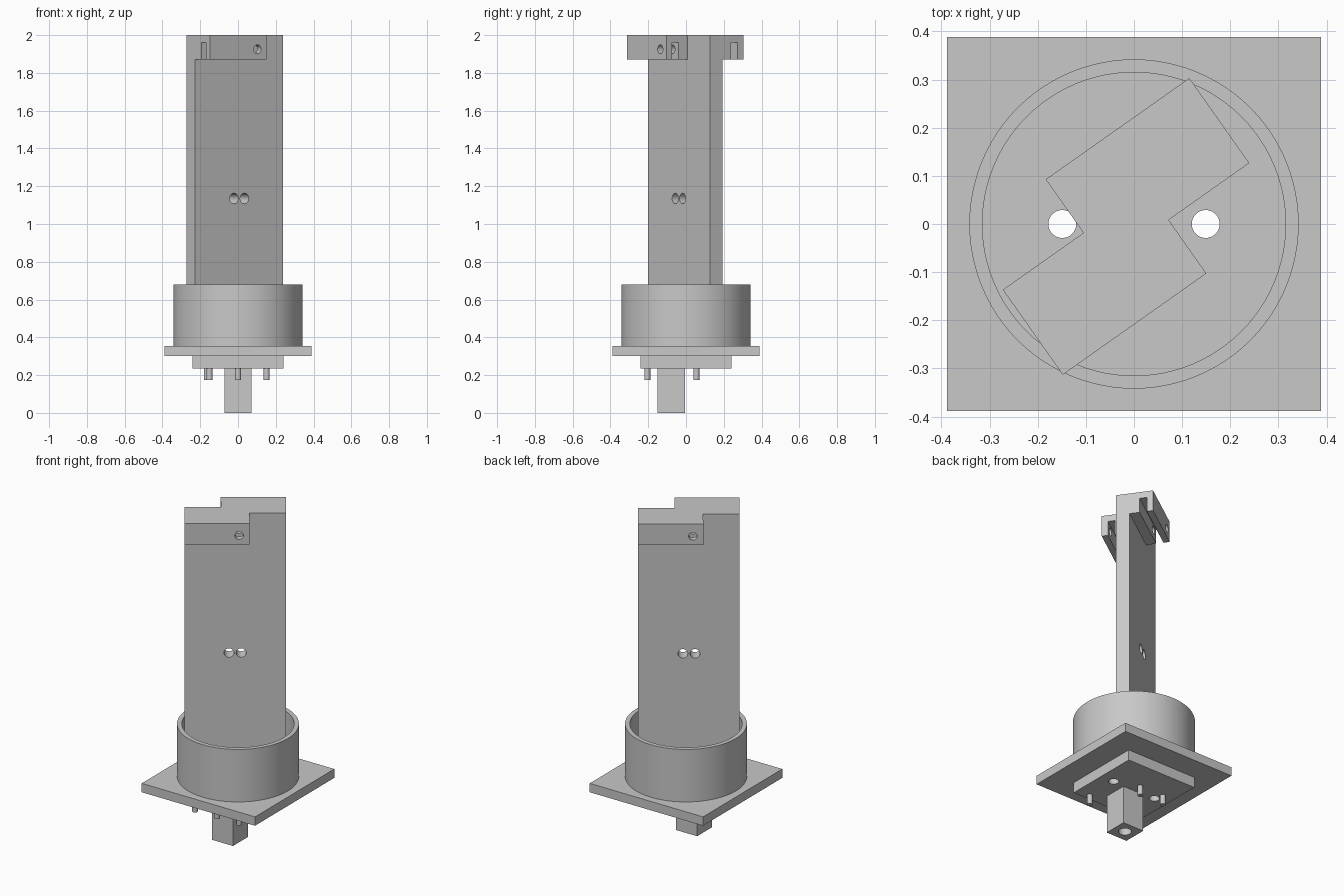
import bpy, bmesh, math
from mathutils import Matrix, Vector

if "Cube" in bpy.data.objects:
    bpy.data.objects.remove(bpy.data.objects["Cube"], do_unlink=True)

grey = bpy.data.materials.new("light_grey")
grey.use_nodes = True
grey.diffuse_color = (0.58, 0.58, 0.58, 1)
grey.node_tree.nodes["Principled BSDF"].inputs["Base Color"].default_value = grey.diffuse_color

# Frame of the turned column: local x runs along the plate, local y across it
TURN = Matrix.Translation((-0.0165, -0.005, 0)) @ Matrix.Rotation(math.radians(35.2), 4, 'Z')
FLAT = Matrix.Identity(4)


def finish(name, bm, frame=FLAT):
    bmesh.ops.recalc_face_normals(bm, faces=bm.faces)
    bm.transform(frame)
    mesh = bpy.data.meshes.new(name)
    bm.to_mesh(mesh)
    bm.free()
    mesh.materials.append(grey)
    obj = bpy.data.objects.new(name, mesh)
    bpy.context.collection.objects.link(obj)
    return obj


def prism(name, outline, z0, z1, frame=FLAT):
    bm = bmesh.new()
    face = bm.faces.new([bm.verts.new((x, y, z0)) for x, y in outline])
    ext = bmesh.ops.extrude_face_region(bm, geom=[face])
    tops = [v for v in ext["geom"] if isinstance(v, bmesh.types.BMVert)]
    bmesh.ops.translate(bm, verts=tops, vec=(0, 0, z1 - z0))
    return finish(name, bm, frame)


def box(name, x0, x1, y0, y1, z0, z1, frame=FLAT):
    return prism(name, [(x0, y0), (x1, y0), (x1, y1), (x0, y1)], z0, z1, frame)


def rod(name, start, end, radius, sides=32, frame=FLAT):
    a, b = Vector(start), Vector(end)
    axis = b - a
    place = Matrix.Translation((a + b) / 2) @ axis.to_track_quat('Z', 'Y').to_matrix().to_4x4()
    bm = bmesh.new()
    bmesh.ops.create_cone(bm, cap_ends=True, segments=sides, radius1=radius,
                          radius2=radius, depth=axis.length, matrix=place)
    return finish(name, bm, frame)


def cut(obj, cutters):
    for c in cutters:
        mod = obj.modifiers.new("cut", 'BOOLEAN')
        mod.operation, mod.solver, mod.object = 'DIFFERENCE', 'EXACT', c
    bpy.context.view_layer.update()
    evaluated = obj.evaluated_get(bpy.context.evaluated_depsgraph_get())
    mesh = bpy.data.meshes.new_from_object(evaluated)
    obj.modifiers.clear()
    obj.data = mesh
    for c in cutters:
        bpy.data.objects.remove(c, do_unlink=True)


def smooth(obj):
    bpy.ops.object.select_all(action='DESELECT')
    obj.select_set(True)
    bpy.context.view_layer.objects.active = obj
    bpy.ops.object.shade_smooth_by_angle(angle=math.radians(30))


def mounting_holes():
    return [rod("hole_cutter", (x, 0, 0.2), (x, 0, 0.4), 0.029) for x in (-0.149, 0.149)]


# Square base plate and the smaller block under it, both with two through holes
base_plate = box("base_plate", -0.388, 0.388, -0.388, 0.388, 0.30, 0.355)
cut(base_plate, mounting_holes())
under_block = box("under_block", -0.24, 0.24, -0.24, 0.24, 0.235, 0.30)
cut(under_block, mounting_holes())

# Open round collar
collar = rod("collar", (0, 0, 0.355), (0, 0, 0.68), 0.342, 96)
cut(collar, [rod("collar_cutter", (0, 0, 0.3), (0, 0, 0.75), 0.315, 96)])

# Square shaft with a bore in its lower end
shaft = box("square_shaft", -0.072, 0.072, -0.152, -0.006, 0, 0.235)
cut(shaft, [rod("bore_cutter", (0, -0.079, -0.05), (0, -0.079, 0.18), 0.037)])

# Contact pins
pins = [rod("contact_pin", (x, y, 0.175), (x, y, 0.235), 0.016, 24)
        for x, y in [(-0.151, -0.205), (0, -0.205), (0.151, -0.205), (0, 0.055), (-0.165, 0.055)]]

# Upright plate with a pair of cross holes
HALF, THICK, ARM, REACH = 0.285, 0.04, 0.08, 0.176
upright = box("upright_plate", -HALF, HALF, -THICK, THICK, 0.355, 1.87, TURN)
cut(upright, [rod("hole_cutter", (u, -0.1, 1.135), (u, 0.1, 1.135), 0.028, 32, TURN)
              for u in (-0.034, 0.034)])

# Head with two opposed arms, each slotted from below and drilled from outside
half = [(-HALF, -REACH), (ARM, -REACH), (ARM, -THICK), (HALF, -THICK)]
head = prism("head", half + [(-x, -y) for x, y in half], 1.87, 2.0, TURN)
cutters = []
for s in (-1, 1):
    y0, y1 = sorted((s * 0.098, s * 0.14))
    cutters.append(box("slot_cutter", *sorted((s * 0.35, s * -0.15)), y0, y1, 1.8, 1.96, TURN))
    cutters.append(rod("hole_cutter", (s * -0.022, s * 0.22, 1.925),
                       (s * -0.022, s * 0.06, 1.925), 0.024, 32, TURN))
cut(head, cutters)

for part in [base_plate, under_block, collar, shaft, upright, head] + pins:
    smooth(part)
